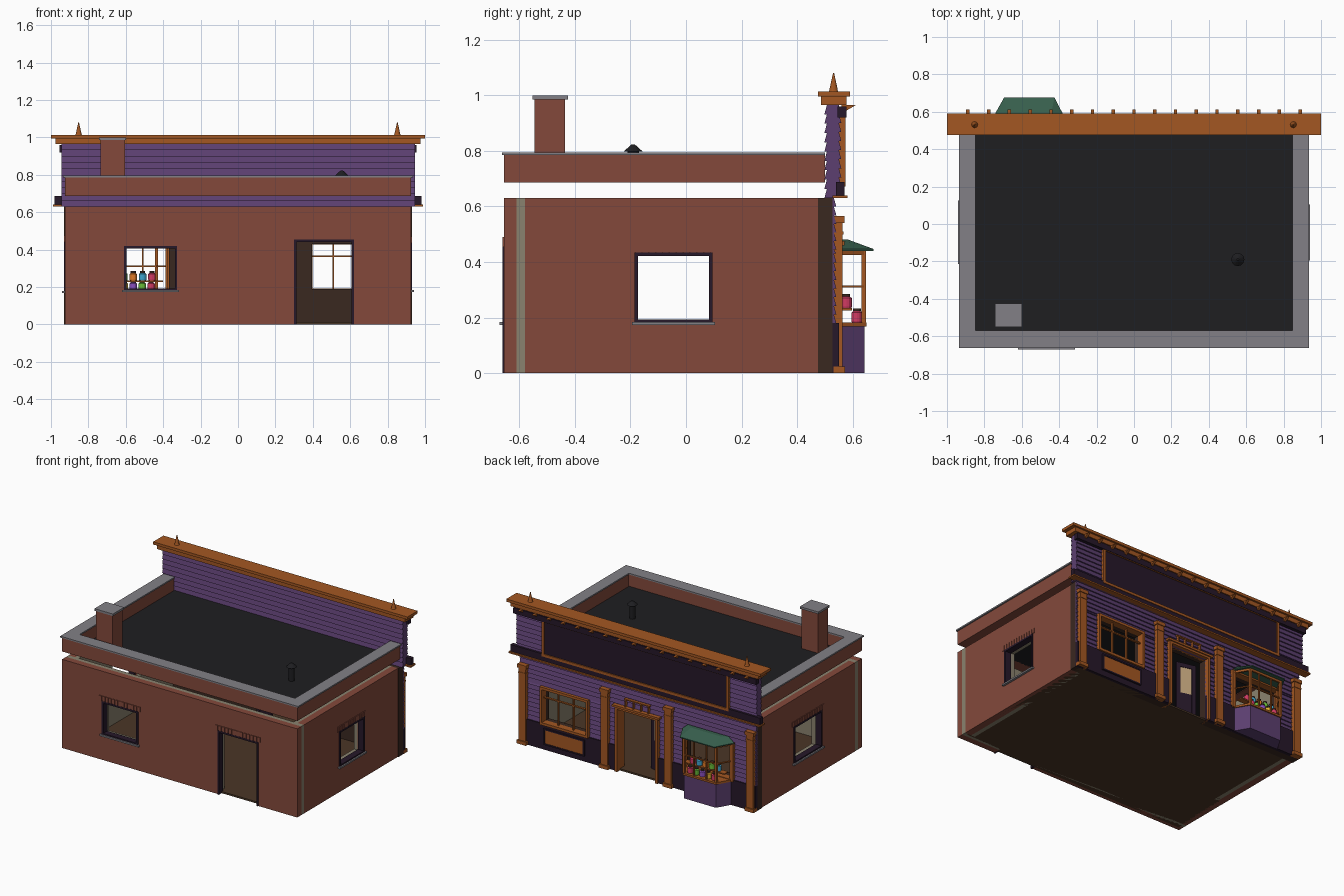
import bpy, bmesh
from mathutils import Matrix, Vector

if "Cube" in bpy.data.objects:
    bpy.data.objects.remove(bpy.data.objects["Cube"])

MATS = {}
COL = dict(brick='84493B', orange='A35722', purple='5C3F70', dark='261829', brown='3A2820', plaster='8A826E',
           floor='4A3626', grey='828086', deck='1E1E21', green='375F4D', tan='C2A57C', blue='3FA5CF',
           pink='D03A62', lime='6BBF3A', violet='8A4FC0', yellow='E0B030', amber='E07A25')

def mat(name):
    if name not in MATS:
        m = bpy.data.materials.new(name)
        v = [int(COL[name][i:i + 2], 16) / 255 for i in (0, 2, 4)]
        m.diffuse_color = [((c + .055) / 1.055) ** 2.4 for c in v] + [1]
        m.use_nodes = True
        m.node_tree.nodes["Principled BSDF"].inputs["Base Color"].default_value = m.diffuse_color
        MATS[name] = m
    return MATS[name]

def finish(name, bm, color):
    bmesh.ops.recalc_face_normals(bm, faces=bm.faces)
    me = bpy.data.meshes.new(name)
    bm.to_mesh(me)
    bm.free()
    me.materials.append(mat(color))
    ob = bpy.data.objects.new(name, me)
    bpy.context.collection.objects.link(ob)
    return ob

def boxes(name, color, *dims):
    """Boxes given as (x0, x1, y0, y1, z0, z1), in one mesh."""
    bm = bmesh.new()
    for x0, x1, y0, y1, z0, z1 in dims:
        m = Matrix.Translation(((x0 + x1) / 2, (y0 + y1) / 2, (z0 + z1) / 2))
        bmesh.ops.create_cube(bm, size=1, matrix=m @ Matrix.Diagonal((x1 - x0, y1 - y0, z1 - z0, 1)))
    return finish(name, bm, color)

def loft(name, color, a, b):
    """Solid between two matching loops of 3D points."""
    bm = bmesh.new()
    va, vb = [bm.verts.new(p) for p in a], [bm.verts.new(p) for p in b]
    bm.faces.new(va)
    bm.faces.new(vb)
    for i in range(len(a)):
        j = (i + 1) % len(a)
        bm.faces.new((va[i], va[j], vb[j], vb[i]))
    return finish(name, bm, color)

def cones(name, color, x, y, parts, sides=12):
    """Stacked round parts given as (r0, r1, z0, z1)."""
    bm = bmesh.new()
    for r0, r1, z0, z1 in parts:
        bmesh.ops.create_cone(bm, cap_ends=True, segments=sides, radius1=r0, radius2=r1, depth=z1 - z0,
                              matrix=Matrix.Translation((x, y, (z0 + z1) / 2)))
    return finish(name, bm, color)

def pieces(u0, u1, z0, z1, holes):
    """Rectangles that fill a wall around its openings (a, b, bottom, top)."""
    out, u = [], u0
    for a, b, lo, hi in sorted(holes):
        out.append((u, a, z0, z1))
        if lo > z0:
            out.append((a, b, z0, min(lo, z1)))
        if hi < z1:
            out.append((a, b, max(hi, z0), z1))
        u = b
    return out + [(u, u1, z0, z1)]

def along(axis, rect, d0, d1):
    a, b, lo, hi = rect
    d0, d1 = sorted((d0, d1))
    return (a, b, d0, d1, lo, hi) if axis == 'x' else (d0, d1, a, b, lo, hi)

def wall(name, color, axis, u0, u1, d0, d1, holes, z0=0, z1=.63):
    return boxes(name, color, *[along(axis, r, d0, d1) for r in pieces(u0, u1, z0, z1, holes)])

def frame(name, color, axis, hole, d0, d1, t, sill=True):
    a, b, lo, hi = hole
    r = [(a, a + t, lo, hi), (b - t, b, lo, hi), (a + t, b - t, hi - t, hi)]
    if sill:
        r.append((a + t, b - t, lo, lo + t))
    return boxes(name, color, *[along(axis, q, d0, d1) for q in r])

# Brick walls with plaster linings, openings and floor
back_win, back_door = (-.61, -.325, .18, .42), (.3, .62, 0, .455)
wall('back_brick_wall', 'brick', 'x', -.925, .925, -.655, -.61, [back_win, back_door])
wall('back_plaster', 'plaster', 'x', -.925, .925, -.61, -.58, [back_win, back_door])
side_win = {1: (-.185, .095, .18, .435), -1: (-.205, .115, .175, .44)}
for s, n in ((1, 'right'), (-1, 'left')):
    wall(n + '_brick_wall', 'brick', 'y', -.58, .475, s * .875, s * .925, [side_win[s]])
    wall(n + '_plaster', 'plaster', 'y', -.58, .475, s * .845, s * .875, [side_win[s]])
boxes('floor', 'floor', (-.9, .9, -.63, .53, 0, .012))

# Rear and side window frames, sills and upright brick lintels
def dress(name, axis, hole, d, s, sill):
    a, b, lo, hi = hole
    frame(name + '_frame', 'dark', axis, hole, d - s * .04, d + s * .006, .013, sill)
    n = 13
    step = (b - a + .04) / n
    bricks = [(a - .02 + i * step, a - .02 + (i + .8) * step, hi, hi + .035) for i in range(n)]
    boxes(name + '_lintel', 'brick', *[along(axis, r, d - s * .01, d + s * .005) for r in bricks])
    if sill:
        boxes(name + '_sill', 'grey', along(axis, (a - .01, b + .01, lo - .007, lo + .004), d - s * .05, d + s * .016))
dress('back_window', 'x', back_win, -.655, -1, True)
dress('back_door', 'x', back_door, -.655, -1, False)
dress('right_window', 'y', side_win[1], .925, 1, True)
dress('left_window', 'y', side_win[-1], -.925, -1, True)

# Raised roof: deck, parapet, coping
boxes('roof_deck', 'deck', (-.85, .85, -.58, .5, .686, .7))
boxes('parapet', 'brick', (-.925, .925, -.655, -.575, .686, .785),
      *[tuple(sorted((s * .855, s * .925))) + (-.575, .5, .686, .785) for s in (1, -1)])
boxes('parapet_coping', 'grey', (-.935, .935, -.662, -.57, .785, .795),
      *[tuple(sorted((s * .848, s * .935))) + (-.57, .5, .785, .795) for s in (1, -1)])
boxes('chimney', 'brick', (-.735, -.605, -.545, -.435, .7, .985))
boxes('chimney_cap', 'grey', (-.743, -.598, -.552, -.425, .985, 1))
cones('roof_vent', 'deck', .555, -.19, [(.02, .02, .7, .8), (.035, .012, .797, .818), (.012, .006, .818, .823)], 12)

# Street wall core and wainscot
bay, door, win = (-.745, -.37, .185, .43), (-.15, .15, 0, .445), (.395, .745, .19, .43)
holes = [bay, door, win]
wall('street_wall_core', 'brown', 'x', -.93, .93, .475, .527, holes)
wall('wainscot', 'dark', 'x', -.93, .93, .527, .55, holes, 0, .18)

# Clapboard siding: wedge-shaped planks
def siding(name, x0, x1, z0, z1, y, out, hs, n):
    bm = bmesh.new()
    h = (z1 - z0) / n
    for i in range(n):
        for a, b, lo, hi in pieces(x0, x1, z0 + i * h, z0 + (i + 1) * h, hs):
            f = lambda z: .014 - .009 * (z - z0 - i * h) / h
            prof = [(y, lo), (y + out * f(lo), lo), (y + out * f(hi), hi), (y, hi)]
            if hi - lo < 1e-4:
                continue
            v = [[bm.verts.new((x, *p)) for p in prof] for x in (a, b)]
            bm.faces.new(v[0])
            bm.faces.new(v[1])
            for k in range(4):
                m = (k + 1) % 4
                bm.faces.new((v[0][k], v[0][m], v[1][m], v[1][k]))
    return finish(name, bm, 'purple')

def plank_holes(z0, z1, n):
    # snap openings to their true heights by siding in three bands
    return siding('lower_siding_%d' % (z0 * 100), -.93, .93, z0, z1, .527, 1,
                  [(a, b, z0, z1) for a, b, lo, hi in holes if lo < z1 - .01 and hi > z0 + .01], n)
plank_holes(.18, .43, 8)
plank_holes(.445, .63, 6)
siding('lower_siding_strip', -.93, .93, .43, .445, .527, 1, [door[:2] + (.43, .445)], 1)

# False front with siding on both faces
boxes('false_front_core', 'purple', (-.945, .945, .512, .545, .63, .965))
siding('false_front_siding', -.945, .945, .64, .965, .545, 1, [], 10)
siding('false_front_rear_siding', -.945, .945, .63, .965, .512, -1, [], 10)
boxes('lower_frieze', 'dark', (-.982, .982, .54, .57, .64, .688))
boxes('upper_frieze', 'dark', (-.955, .955, .545, .577, .92, .96))
boxes('belt_moulding', 'orange', (-.99, .99, .527, .582, .63, .64))
boxes('sign_panel', 'dark', (-.73, .73, .55, .566, .65, .95))
frame('sign_frame', 'orange', 'x', (-.735, .735, .672, .935), .55, .574, .018)

# Cornice, brackets, finials
boxes('cornice', 'orange', (-.975, .975, .485, .577, .965, .995), (-1, 1, .475, .59, .995, 1.014))
for i in range(17):
    x = -.888 + i * .111
    tri = [(.56, .966), (.613, .966), (.56, .935)]
    loft('cornice_bracket', 'orange', [(x - .009, *p) for p in tri], [(x + .009, *p) for p in tri])
for s in (-1, 1):
    cones('finial', 'orange', s * .852, .531, [(.018, .014, 1.012, 1.02), (.015, .002, 1.02, 1.08)], 12)

# Pilasters with base, capital and cap
for x in (-.895, -.25, .25, .895):
    boxes('pilaster', 'orange', (x - .027, x + .027, .53, .564, 0, .565),
          (x - .036, x + .036, .53, .572, 0, .025), (x - .034, x + .034, .53, .57, .54, .565),
          (x - .03, x + .03, .53, .567, .5, .51))

# Shop window with glazing bars and panel below
frame('shop_window_frame', 'orange', 'x', (.38, .76, .175, .445), .515, .562, .018)
boxes('shop_window_bars', 'orange', (.395, .745, .525, .54, .361, .369),
      *[(x - .004, x + .004, .525, .54, .19, .43) for x in (.51, .63)])
boxes('shop_window_panel', 'orange', (.42, .72, .548, .558, .05, .145))
frame('shop_window_panel_edge', 'dark', 'x', (.41, .73, .04, .155), .548, .562, .01)

# Entrance: frame, transom ornament and half-open double door
frame('door_frame', 'orange', 'x', (-.17, .17, 0, .465), .475, .562, .02, False)
boxes('door_head', 'orange', (-.185, .185, .54, .57, .46, .475))
boxes('transom_ornament', 'orange', (-.1, .1, .535, .555, .525, .533),
      *[(x - .004, x + .004, .535, .555, .475, .53) for x in (-.09, -.03, .03, .09)])
leaf = frame('door_leaf', 'dark', 'x', (0, .14, .012, .44), -.008, .008, .03)
boxes('door_panel', 'dark', (.03, .11, -.006, .006, .04, .22)).parent = leaf
boxes('door_glass', 'tan', (.03, .11, -.004, .004, .22, .41)).parent = leaf
leaf.location = (-.15, .435, 0)
leaf.rotation_euler.z = -.25

# Bay window: base, ledge, posts, rails, hipped roof
def ring(g, z):
    return [(x, y, z) for x, y in ((-.74 - g, .548), (-.685 - g * .6, .642 + g), (-.435 + g * .6, .642 + g), (-.38 + g, .548))]
loft('bay_base', 'purple', ring(0, 0), ring(0, .168))
loft('bay_ledge', 'orange', ring(.008, .168), ring(.008, .182))
frame('bay_wall_frame', 'orange', 'x', (-.76, -.36, .17, .445), .515, .56, .016)
low, top = ring(0, .182), ring(0, .44)
for a, b in zip(low, top):
    x, y, _ = a
    boxes('bay_post', 'orange', (x - .008, x + .008, y - .01, y + .006, .18, .445))
for i in range(3):
    for z, h in ((.425, .02), (.308, .007)):
        p, q = Vector(top[i]), Vector(top[i + 1])
        n = Vector((q.y - p.y, p.x - q.x, 0)).normalized() * .006
        quad = [p - n, p + n, q + n, q - n]
        loft('bay_rail', 'orange', [(v.x, v.y, z) for v in quad], [(v.x, v.y, z + h) for v in quad])
boxes('bay_mullion', 'orange', (-.514, -.506, .634, .644, .18, .43), (-.614, -.606, .634, .644, .18, .43))
eave = [(-.765, .55), (-.695, .675), (-.425, .675), (-.36, .55)]
peak = [(-.72, .55), (-.675, .58), (-.445, .58), (-.4, .55)]
loft('bay_roof_fascia', 'green', [(*p, .44) for p in eave], [(*p, .447) for p in eave])
loft('bay_roof', 'green', [(*p, .447) for p in eave], [(*p, .482) for p in peak])

# Display shelf and jars
boxes('display_shelf', 'orange', (-.72, -.4, .555, .598, .226, .234))
rows = [(.577, .234, -.66, ('blue', 'lime', 'amber', 'blue', 'pink')), (.615, .182, -.655, ('pink', 'yellow', 'violet', 'lime', 'pink'))]
for y, z, x0, cols in rows:
    for i, c in enumerate(cols):
        x = x0 + i * (-.56 - x0) / 2
        cones('jar', c, x, y, [(.018, .02, z, z + .006), (.02, .02, z + .006, z + .036), (.02, .012, z + .036, z + .042)])
        cones('jar_lid', 'brown', x, y, [(.014, .014, z + .042, z + .051)])
